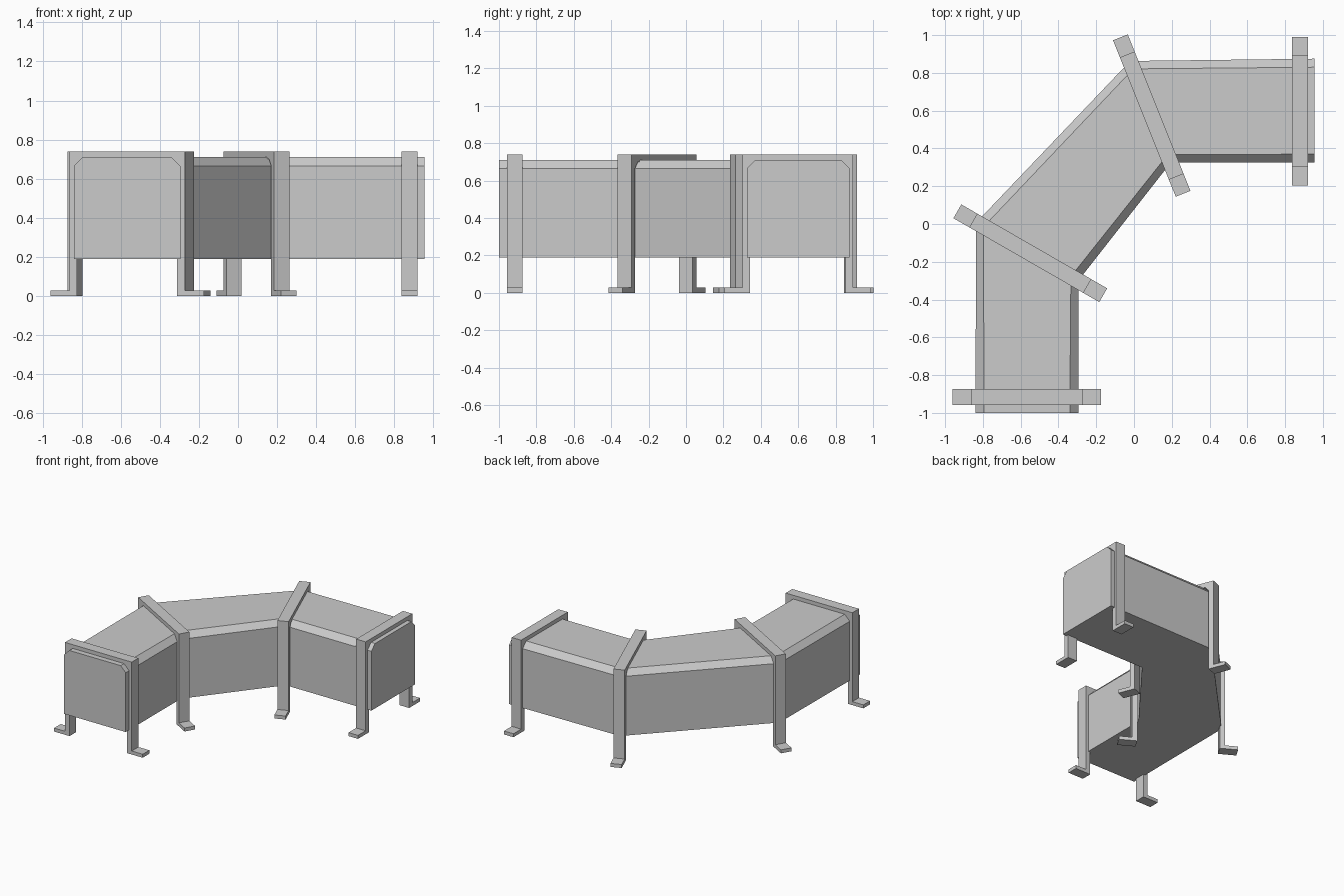
import bpy, bmesh
from math import atan2, hypot
from mathutils import Vector, Matrix

cube = bpy.data.objects.get("Cube")
if cube:
    bpy.data.objects.remove(cube, do_unlink=True)

grey = bpy.data.materials.new("light grey metal")
grey.use_nodes = True
colour = (0.6, 0.6, 0.6, 1)
grey.diffuse_color = colour
grey.node_tree.nodes["Principled BSDF"].inputs["Base Color"].default_value = colour

BOTTOM, SHOULDER, TOP, CHAMFER = 0.19, 0.665, 0.71, 0.045
STRAP_TOP, STRAP_WIDTH, FOOT_HEIGHT = 0.74, 0.084, 0.028


def finish(name, bm):
    bmesh.ops.recalc_face_normals(bm, faces=bm.faces)
    mesh = bpy.data.meshes.new(name)
    bm.to_mesh(mesh)
    bm.free()
    mesh.materials.append(grey)
    obj = bpy.data.objects.new(name, mesh)
    bpy.context.collection.objects.link(obj)
    return obj


def duct(stations):
    """Loft a chamfered box section through pairs of outer and inner points."""
    bm = bmesh.new()
    rings = []
    for outer, inner in stations:
        a, b = Vector(outer), Vector(inner)
        step = (b - a).normalized() * CHAMFER
        section = [(a, BOTTOM), (a, SHOULDER), (a + step, TOP),
                   (b - step, TOP), (b, SHOULDER), (b, BOTTOM)]
        rings.append([bm.verts.new((p.x, p.y, z)) for p, z in section])
    for r, s in zip(rings, rings[1:]):
        for i in range(len(r)):
            j = (i + 1) % len(r)
            bm.faces.new((r[i], r[j], s[j], s[i]))
    bm.faces.new(rings[0])
    bm.faces.new(rings[-1])
    return finish("duct", bm)


def strap(name, start, end, foot=0.097, leg=0.04):
    """Bent flat bar: two feet, two legs and a top bar, between two foot tips."""
    a, b = Vector(start), Vector(end)
    reach = (b - a).length / 2
    out = reach - foot
    half = [(reach, 0), (reach, FOOT_HEIGHT), (out, FOOT_HEIGHT), (out, STRAP_TOP)]
    inside = [(out - leg, 0), (out - leg, SHOULDER), (out - leg - 0.03, TOP - 0.01)]
    mirrored = lambda pts: [(-x, z) for x, z in reversed(pts)]
    outline = half + mirrored(half) + mirrored(inside[::-1]) + inside[::-1]
    bm = bmesh.new()
    face = bm.faces.new([bm.verts.new((x, -STRAP_WIDTH / 2, z)) for x, z in outline])
    grown = bmesh.ops.extrude_face_region(bm, geom=[face])["geom"]
    moved = [v for v in grown if isinstance(v, bmesh.types.BMVert)]
    bmesh.ops.translate(bm, verts=moved, vec=(0, STRAP_WIDTH, 0))
    obj = finish(name, bm)
    mid, d = (a + b) / 2, b - a
    obj.matrix_world = (Matrix.Translation((mid.x, mid.y, 0))
                        @ Matrix.Rotation(atan2(d.y, d.x), 4, "Z"))
    return obj


# Three-part bent duct, outer and inner edge at each station
duct([((-0.84, -1.0), (-0.295, -1.0)),
      ((-0.835, 0.008), (-0.295, -0.30)),
      ((-0.02, 0.863), (0.195, 0.325)),
      ((0.955, 0.875), (0.955, 0.325))])

# Support straps from outer foot tip to inner foot tip
strap("front_end_strap", (-0.96, -0.915), (-0.175, -0.915))
strap("front_bend_strap", (-0.935, 0.067), (-0.163, -0.377))
strap("back_bend_strap", (-0.072, 0.988), (0.26, 0.16))
strap("left_end_strap", (0.878, 0.99), (0.878, 0.205))
